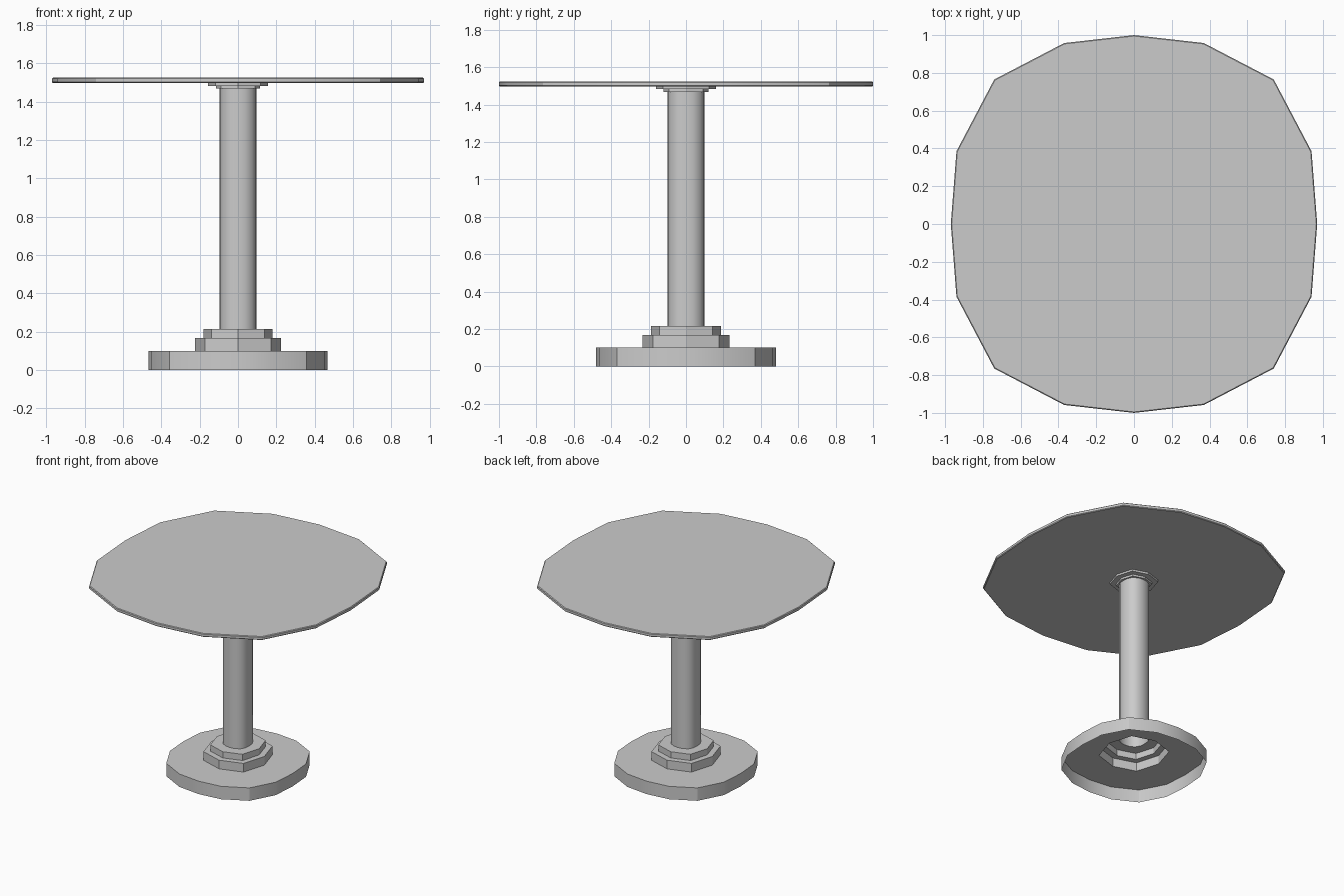
import bpy
import bmesh
import math

if "Cube" in bpy.data.objects:
    bpy.data.objects.remove(bpy.data.objects["Cube"])

# One quadrant of the slightly squared, 16-sided outline (unit table size)
QUAD = [(0.97, 0.0), (0.94, 0.385), (0.74, 0.765), (0.37, 0.958)]


def outline16():
    q = QUAD + [(0.0, 1.0)]
    half = q + [(-x, y) for x, y in reversed(q[:-1])]
    return half + [(x, -y) for x, y in reversed(half[1:-1])]


def outline8():
    # Octagon with mid-edge points, so that it matches the 16-point rings
    corners = outline16()[::2]
    pts = []
    for i, a in enumerate(corners):
        b = corners[(i + 1) % len(corners)]
        pts += [a, ((a[0] + b[0]) / 2, (a[1] + b[1]) / 2)]
    return pts


ROUND, OCT = outline16(), outline8()


def stack(name, rings, cap_bottom=False, cap_top=False, angle=25):
    """Loft rings of (outline, scale, z) into one surface."""
    bm = bmesh.new()
    loops = [[bm.verts.new((x * s, y * s, z)) for x, y in shape]
             for shape, s, z in rings]
    n = len(ROUND)
    for lo, hi in zip(loops, loops[1:]):
        for i in range(n):
            j = (i + 1) % n
            bm.faces.new((lo[i], lo[j], hi[j], hi[i]))
    if cap_bottom:
        bm.faces.new(list(reversed(loops[0])))
    if cap_top:
        bm.faces.new(loops[-1])
    mesh = bpy.data.meshes.new(name)
    bm.to_mesh(mesh)
    bm.free()
    obj = bpy.data.objects.new(name, mesh)
    bpy.context.collection.objects.link(obj)
    bpy.ops.object.select_all(action='DESELECT')
    obj.select_set(True)
    bpy.context.view_layer.objects.active = obj
    bpy.ops.object.shade_smooth_by_angle(angle=math.radians(angle))
    return obj


# Hollow foot, open underneath, with two octagonal steps
stack("foot", [
    (ROUND, 0.482, 0.0), (ROUND, 0.482, 0.1),
    (OCT, 0.232, 0.1), (OCT, 0.232, 0.167),
    (OCT, 0.186, 0.167), (OCT, 0.186, 0.215),
    (ROUND, 0.1, 0.215)])

# Hollow column
stack("column", [(ROUND, 0.1, 0.215), (ROUND, 0.1, 1.467)], angle=40)

# Stepped collar under the top
stack("collar", [
    (ROUND, 0.1, 1.467), (OCT, 0.119, 1.467), (OCT, 0.119, 1.482),
    (OCT, 0.16, 1.482), (OCT, 0.16, 1.497)])

# Thin tabletop with a fine bevelled rim
stack("tabletop", [
    (ROUND, 0.995, 1.497), (ROUND, 1.0, 1.502),
    (ROUND, 1.0, 1.519), (ROUND, 0.995, 1.524)],
    cap_bottom=True, cap_top=True)
